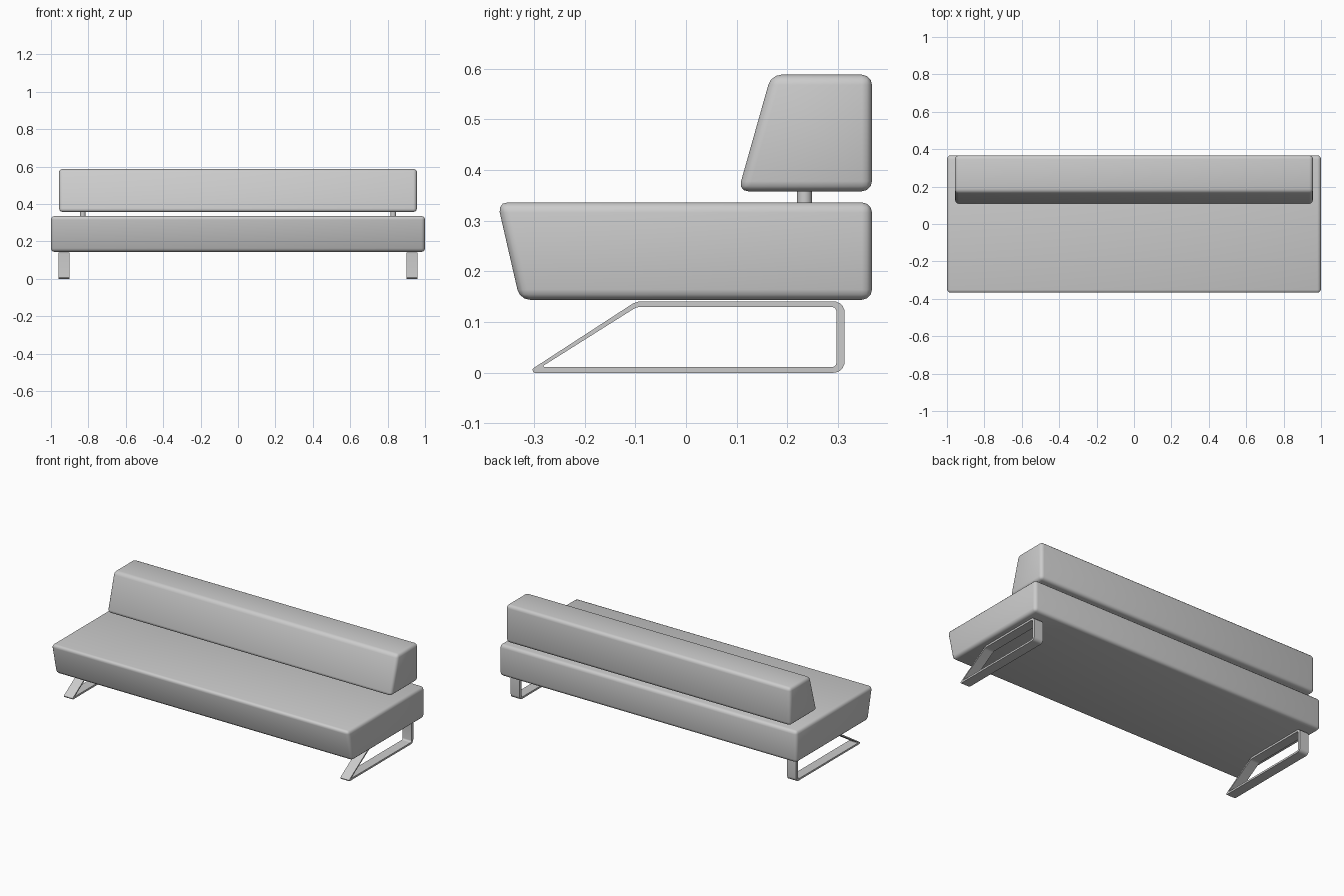
import bpy, bmesh, math
from mathutils import Vector

cube = bpy.data.objects.get("Cube")
if cube:
    bpy.data.objects.remove(cube, do_unlink=True)

grey = bpy.data.materials.new("neutral_grey")
grey.use_nodes = True
COLOUR = (0.6, 0.6, 0.6, 1)
grey.diffuse_color = COLOUR
grey.node_tree.nodes["Principled BSDF"].inputs["Base Color"].default_value = COLOUR


def finish(bm, name, angle=35):
    bmesh.ops.recalc_face_normals(bm, faces=bm.faces)
    mesh = bpy.data.meshes.new(name)
    bm.to_mesh(mesh)
    bm.free()
    mesh.materials.append(grey)
    obj = bpy.data.objects.new(name, mesh)
    bpy.context.collection.objects.link(obj)
    bpy.ops.object.select_all(action="DESELECT")
    obj.select_set(True)
    bpy.context.view_layer.objects.active = obj
    bpy.ops.object.shade_smooth_by_angle(angle=math.radians(angle))
    return obj


def cushion(name, profile, x0, x1):
    """Extrude a side profile across x and soften every edge."""
    bm = bmesh.new()
    face = bm.faces.new([bm.verts.new((x0, y, z)) for y, z in profile])
    out = bmesh.ops.extrude_face_region(bm, geom=[face])
    moved = [g for g in out["geom"] if isinstance(g, bmesh.types.BMVert)]
    bmesh.ops.translate(bm, vec=(x1 - x0, 0, 0), verts=moved)
    bmesh.ops.bevel(bm, geom=bm.edges[:], offset=0.02, segments=3,
                    profile=0.5, affect="EDGES")
    return finish(bm, name, 45)


def rounded(corners, steps=5):
    """Round each (y, z, radius) corner of a closed outline."""
    pts = []
    for i, (y, z, r) in enumerate(corners):
        p = Vector((y, z))
        a = (Vector(corners[i - 1][:2]) - p).normalized()
        b = (Vector(corners[(i + 1) % len(corners)][:2]) - p).normalized()
        half = a.angle(b) / 2
        centre = p + (a + b).normalized() * r / math.sin(half)
        start = p + a * r / math.tan(half) - centre
        end = p + b * r / math.tan(half) - centre
        for k in range(steps + 1):
            pts.append(centre + start.lerp(end, k / steps).normalized() * r)
    return pts


def leg(name, x0, x1):
    """Flat bar bent into a closed sled loop."""
    outer = rounded([(-0.315, 0, 0.005), (-0.098, 0.141, 0.04),
                     (0.313, 0.141, 0.022), (0.313, 0, 0.022)])
    inner = rounded([(-0.286, 0.011, 0.002), (-0.097, 0.130, 0.03),
                     (0.297, 0.130, 0.010), (0.297, 0.011, 0.010)])
    bm = bmesh.new()
    rings = [[bm.verts.new((x, *p)) for p in loop]
             for x, loop in ((x0, outer), (x1, outer), (x1, inner), (x0, inner))]
    n = len(outer)
    for r in range(4):
        a, b = rings[r], rings[(r + 1) % 4]
        for i in range(n):
            j = (i + 1) % n
            bm.faces.new((a[i], a[j], b[j], b[i]))
    return finish(bm, name)


def post(name, x):
    bm = bmesh.new()
    bmesh.ops.create_cone(bm, cap_ends=True, segments=12, radius1=0.015,
                          radius2=0.015, depth=0.05)
    bmesh.ops.translate(bm, vec=(x, 0.234, 0.347), verts=bm.verts)
    return finish(bm, name)


# Cushions
cushion("seat", [(-0.372, 0.336), (0.367, 0.336), (0.367, 0.144), (-0.328, 0.144)], -1, 1)
cushion("backrest", [(0.168, 0.588), (0.367, 0.588), (0.367, 0.358), (0.103, 0.358)],
        -0.957, 0.957)

# Sled legs and backrest posts on both sides
for side, s in (("left", 1), ("right", -1)):
    leg(f"{side}_leg", s * 0.9, s * 0.96)
    post(f"{side}_backrest_post", s * 0.83)
